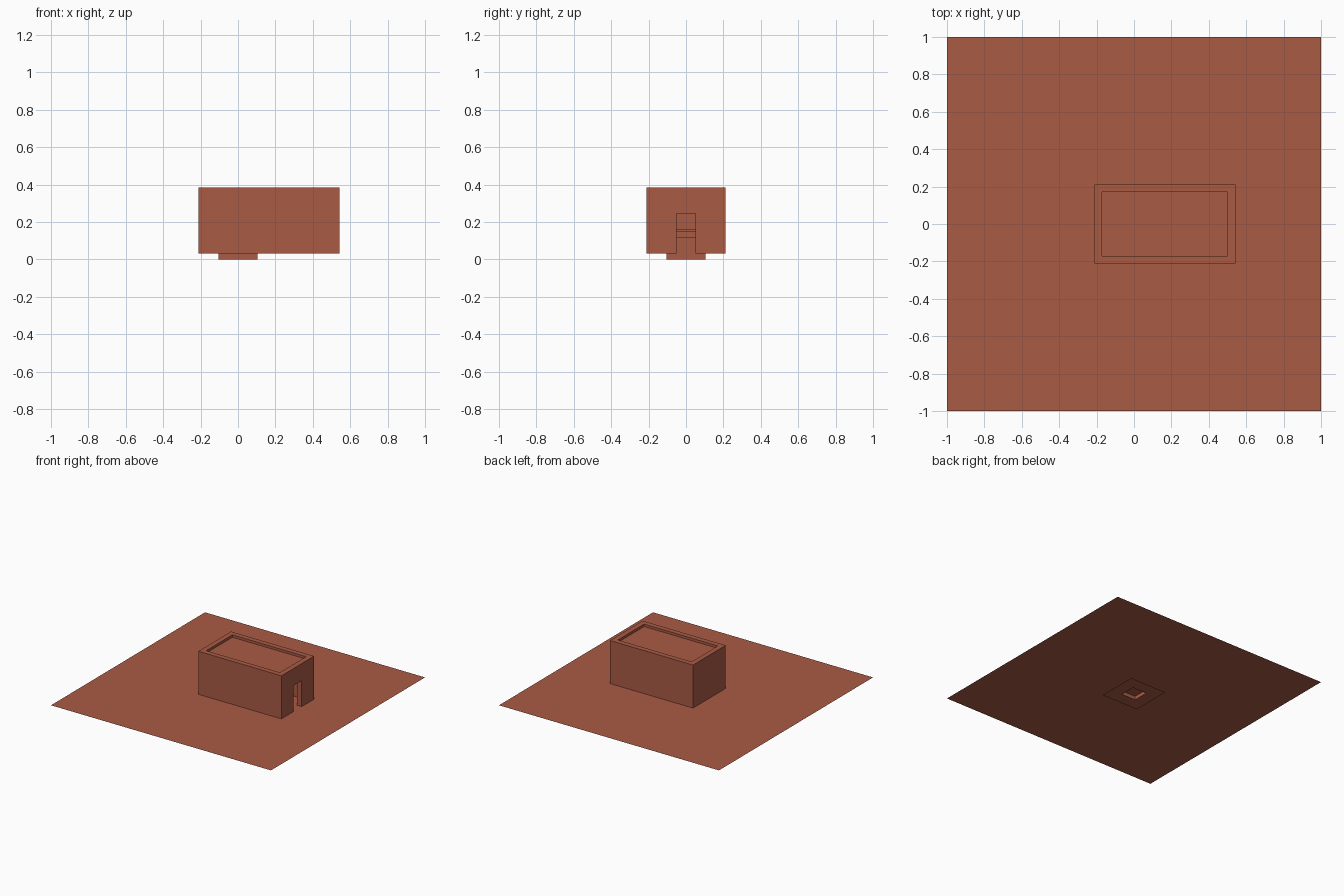
import bpy, bmesh

if "Cube" in bpy.data.objects:
    bpy.data.objects.remove(bpy.data.objects["Cube"])

clay = bpy.data.materials.new("terracotta")
clay.diffuse_color = (0.40, 0.105, 0.06, 1)
clay.use_nodes = True
clay.node_tree.nodes["Principled BSDF"].inputs["Base Color"].default_value = clay.diffuse_color

GROUND = 0.03


def box(name, x0, x1, y0, y1, z0, z1):
    """Axis-aligned box given by its limits."""
    bm = bmesh.new()
    bmesh.ops.create_cube(bm, size=1)
    for v in bm.verts:
        v.co.x = x1 if v.co.x > 0 else x0
        v.co.y = y1 if v.co.y > 0 else y0
        v.co.z = z1 if v.co.z > 0 else z0
    me = bpy.data.meshes.new(name)
    bm.to_mesh(me)
    bm.free()
    me.materials.append(clay)
    ob = bpy.data.objects.new(name, me)
    bpy.context.collection.objects.link(ob)
    return ob


def cut(target, cutter):
    """Subtract cutter from target, then discard the cutter."""
    mod = target.modifiers.new("cut", 'BOOLEAN')
    mod.operation = 'DIFFERENCE'
    mod.solver = 'EXACT'
    mod.object = cutter
    bpy.context.view_layer.objects.active = target
    bpy.ops.object.modifier_apply(modifier=mod.name)
    bpy.data.objects.remove(cutter)


def square_sheet(name, r, z):
    """Flat single-sided square."""
    me = bpy.data.meshes.new(name)
    me.from_pydata([(-r, -r, z), (r, -r, z), (r, r, z), (-r, r, z)], [], [(0, 1, 2, 3)])
    me.materials.append(clay)
    ob = bpy.data.objects.new(name, me)
    bpy.context.collection.objects.link(ob)
    return ob


# ground sheet
square_sheet("ground", 1.0, GROUND)

# hut: hollow room, sunken roof and a doorway on the right end
hut = box("hut_walls", -0.212, 0.543, -0.212, 0.212, GROUND, 0.384)
cut(hut, box("room_cutter", -0.17, 0.5, -0.17, 0.17, -0.1, 0.345))
cut(hut, box("roof_cutter", -0.17, 0.5, -0.17, 0.17, 0.364, 0.5))
cut(hut, box("door_cutter", 0.45, 0.6, -0.052, 0.052, -0.1, 0.244))

# pedestal inside the room, sunk through the ground, hollow underneath
column = box("pedestal_column", -0.105, 0.105, -0.105, 0.105, 0, 0.115)
cut(column, box("hollow_cutter", -0.065, 0.065, -0.065, 0.065, -0.1, 0.03))
box("pedestal_cap", -0.15, 0.15, -0.15, 0.15, 0.115, 0.15)
box("pedestal_top", -0.11, 0.11, -0.11, 0.11, 0.15, 0.163)

# flat foot flange of the pedestal, with the same hole
foot = bpy.data.meshes.new("pedestal_foot")
bm = bmesh.new()
rings = [[bm.verts.new((sx * r, sy * r, 0)) for sx, sy in ((-1, -1), (1, -1), (1, 1), (-1, 1))]
         for r in (0.167, 0.105)]
for i in range(4):
    j = (i + 1) % 4
    bm.faces.new((rings[0][i], rings[1][i], rings[1][j], rings[0][j]))
bm.to_mesh(foot)
bm.free()
foot.materials.append(clay)
bpy.context.collection.objects.link(bpy.data.objects.new("pedestal_foot", foot))
